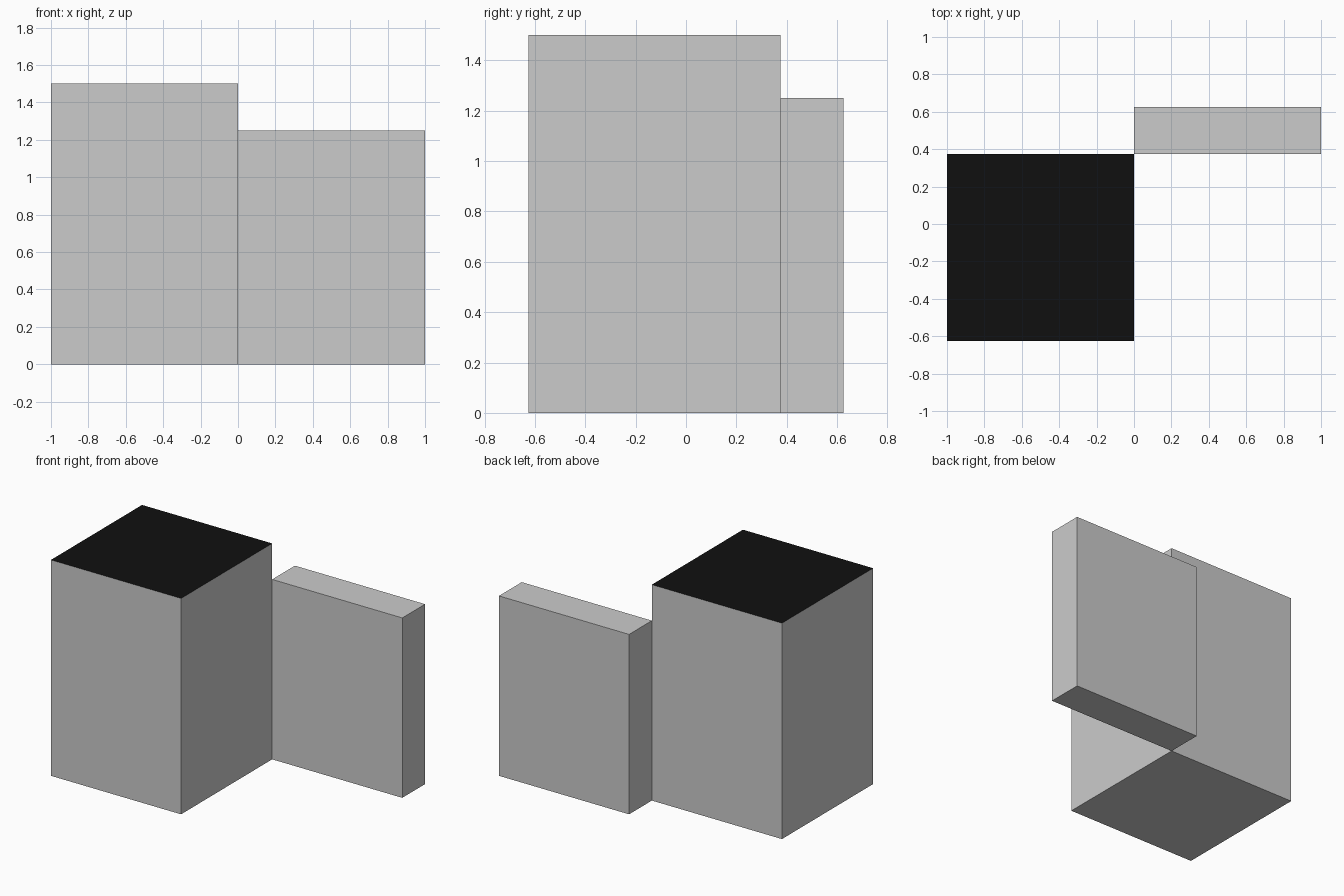
import bpy, bmesh
from mathutils import Vector

if "Cube" in bpy.data.objects:
    bpy.data.objects.remove(bpy.data.objects["Cube"])


def box(name, lo, hi):
    """Axis-aligned box between two corners."""
    lo, hi = Vector(lo), Vector(hi)
    mesh = bpy.data.meshes.new(name)
    bm = bmesh.new()
    bmesh.ops.create_cube(bm, size=1)
    bmesh.ops.scale(bm, vec=hi - lo, verts=bm.verts)
    bmesh.ops.translate(bm, vec=(lo + hi) / 2, verts=bm.verts)
    bm.to_mesh(mesh)
    bm.free()
    obj = bpy.data.objects.new(name, mesh)
    bpy.context.collection.objects.link(obj)
    return obj


# Tall main block and the thin panel touching its back corner
block = box("main_block", (-1, -0.625, 0), (0, 0.375, 1.5))
box("side_panel", (0, 0.375, 0), (1, 0.625, 1.25))

# Black top face on the main block
grey = bpy.data.materials.new("grey")
grey.diffuse_color = (0.8, 0.8, 0.8, 1)
grey.use_nodes = True
grey.node_tree.nodes["Principled BSDF"].inputs["Base Color"].default_value = grey.diffuse_color
black = bpy.data.materials.new("black_top")
black.diffuse_color = (0.005, 0.005, 0.005, 1)
black.use_nodes = True
black.node_tree.nodes["Principled BSDF"].inputs["Base Color"].default_value = black.diffuse_color
block.data.materials.append(grey)
block.data.materials.append(black)
for face in block.data.polygons:
    face.material_index = 1 if face.normal.z > 0.5 else 0
